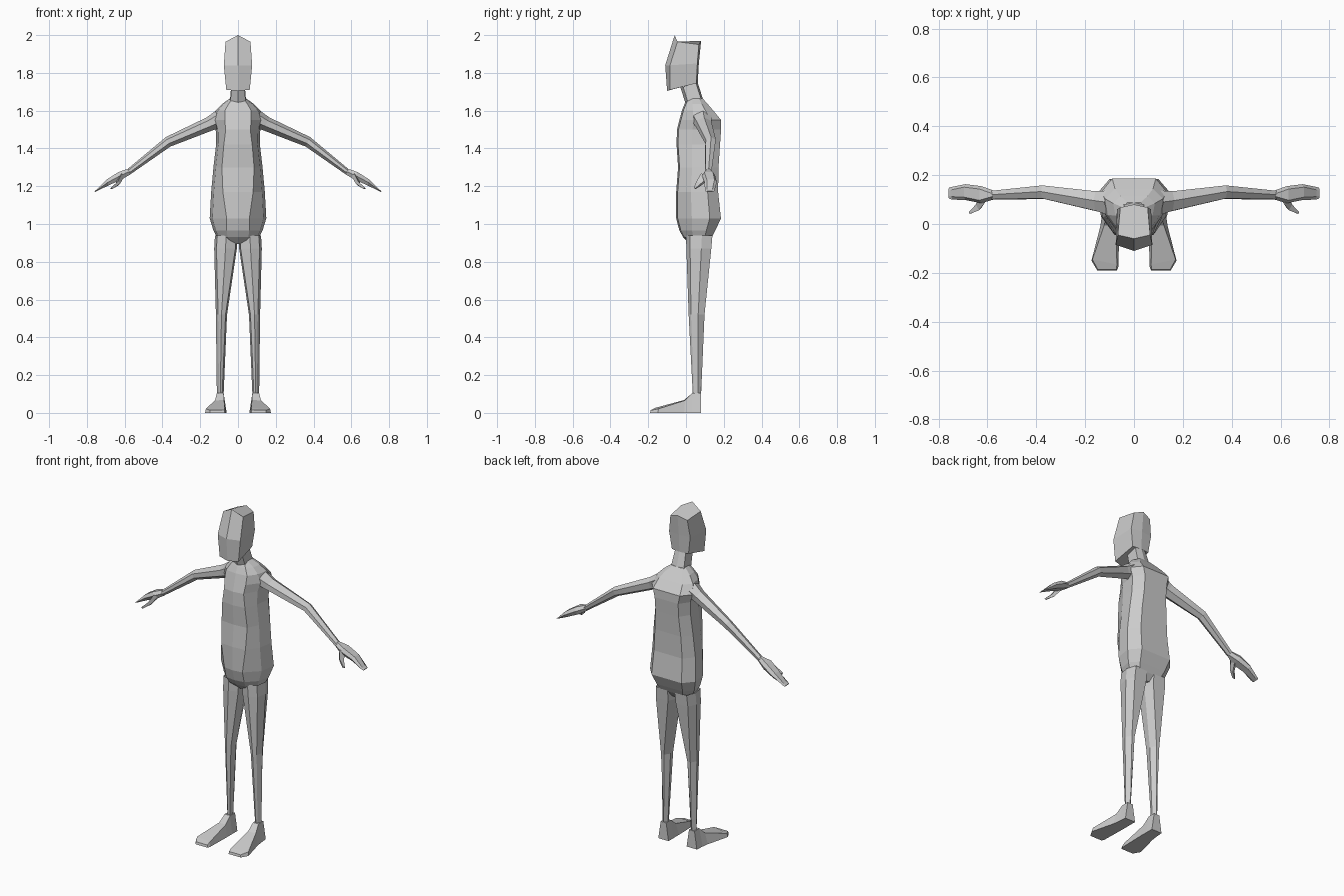
import bpy
from mathutils import Vector

grey = bpy.data.materials.new("plain grey")
grey.diffuse_color = (0.6, 0.6, 0.6, 1)


def make(name, verts, faces):
    mesh = bpy.data.meshes.new(name)
    mesh.from_pydata(verts, [], faces)
    mesh.materials.append(grey)
    ob = bpy.data.objects.new(name, mesh)
    bpy.context.collection.objects.link(ob)
    bpy.context.view_layer.objects.active = ob
    bpy.ops.object.select_all(action='DESELECT')
    ob.select_set(True)
    bpy.ops.object.mode_set(mode='EDIT')
    bpy.ops.mesh.select_all(action='SELECT')
    bpy.ops.mesh.normals_make_consistent(inside=False)
    bpy.ops.object.mode_set(mode='OBJECT')
    return ob


def loft(name, rings, start=True, end=True):
    """Skin a row of equal rings, with optional end caps."""
    n = len(rings[0])
    verts = [p for r in rings for p in r]
    faces = [(i * n + j, i * n + (j + 1) % n, (i + 1) * n + (j + 1) % n, (i + 1) * n + j)
             for i in range(len(rings) - 1) for j in range(n)]
    if start:
        faces.append(tuple(range(n))[::-1])
    if end:
        faces.append(tuple(range(len(verts) - n, len(verts))))
    return make(name, verts, faces)


def whole(half):
    """Complete a half ring that runs from front centre to back centre."""
    return half + [(-x, y, z) for x, y, z in half[-2:0:-1]]


def pair(name, rings, **caps):
    """One loft for each side of the body."""
    for side, s in (("left", 1), ("right", -1)):
        loft(side + "_" + name, [[(s * x, y, z) for x, y, z in r] for r in rings], **caps)


# head: faceted block with a centre ridge
loft("head", [whole(h) for h in (
    [(0, -.10, 1.705), (.062, -.085, 1.71), (.055, .055, 1.745), (0, .062, 1.745)],
    [(0, -.11, 1.84), (.075, -.085, 1.84), (.070, .06, 1.85), (0, .068, 1.85)],
    [(0, -.06, 2.0), (.066, -.045, 1.965), (.056, .068, 1.95), (0, .08, 1.97)])])

# neck
loft("neck", [whole([(0, f, zf), (w, f + .015, zf), (w, b - .01, zb), (0, b, zb)])
              for f, b, zf, zb, w in ((.0, .09, 1.63, 1.66, .042),
                                      (-.03, .06, 1.725, 1.755, .034))], start=False, end=False)

# torso: rows of height, half width, flat front half width, front y, back y
rows = ((.895, .05, .03, .02, .11), (.93, .112, .055, -.015, .137), (.965, .13, .06, -.035, .155),
        (1.03, .15, .06, -.052, .185), (1.17, .142, .08, -.052, .17), (1.30, .13, .085, -.042, .172),
        (1.42, .116, .075, -.05, .18), (1.50, .118, .065, -.048, .186), (1.55, .135, .07, -.035, .186),
        (1.60, .118, .07, -.022, .145), (1.635, .085, .05, -.008, .115), (1.665, .042, .03, .005, .088))
loft("torso", [whole([(0, f, z), (c, f + .008, z), (w * .9, f + (b - f) * .35, z),
                      (w, f + (b - f) * .75, z), (w * .66, b, z), (0, b, z)])
               for z, w, c, f, b in rows])

# legs: height, inner x, outer x, front y, back y
leg = []
for z, a, o, f, b in ((.94, .004, .122, .0, .14), (.87, .006, .126, .002, .134),
                      (.52, .058, .117, .014, .098), (.10, .076, .112, .036, .08)):
    d, m = (b - f), (a + o) / 2
    leg.append([(m, f, z), (o - .012, f + d * .15, z), (o, f + d * .6, z), (o - .02, b, z),
                (a + .02, b, z), (a, f + d * .6, z), (a + .008, f + d * .15, z)])
pair("leg", leg, start=False, end=False)

# feet: lofted from heel to splayed toe
pair("foot", [
    [(.06, .08, 0), (.128, .08, 0), (.112, .08, .105), (.076, .08, .105)],
    [(.06, .03, 0), (.132, .03, 0), (.112, .034, .105), (.076, .034, .105)],
    [(.06, -.02, 0), (.138, -.01, 0), (.122, -.005, .066), (.074, -.01, .068)],
    [(.064, -.175, 0), (.174, -.15, 0), (.17, -.145, .022), (.07, -.165, .026)],
    [(.07, -.19, 0), (.150, -.19, 0), (.148, -.187, .014), (.072, -.187, .014)]])

# arms: x, y centre, z centre, half depth in y, half thickness
arm = []
for x, y, z, d, t in ((.10, .085, 1.555, .052, .048), (.15, .092, 1.53, .042, .038),
                      (.37, .130, 1.435, .028, .028), (.58, .118, 1.275, .018, .016)):
    sl = Vector((.42, 0, .9))
    arm.append([tuple(Vector((x, y + u * d, z)) + sl * (v * t)) for u, v in
                ((-1, -.35), (-.9, .5), (.1, 1), (1, .45), (.8, -.55), (-.1, -1))])
pair("arm", arm, start=False, end=False)

# hands: flattened paddle, x, z, front y, back y, thickness
pair("hand", [[(x, f, z), (x + t * .4, f + .012, z + t), (x + t * .4, b - .012, z + t),
               (x, b, z), (x - t * .4, b - .012, z - t), (x - t * .4, f + .012, z - t)]
              for x, z, f, b, t in ((.575, 1.278, .1, .137, .015), (.625, 1.255, .085, .155, .02),
                                    (.69, 1.22, .098, .163, .015), (.745, 1.18, .10, .152, .004),
                                    (.758, 1.172, .104, .148, .002))])

# thumbs: bent spike in front of the palm
pair("thumb", [[(x - .012, y, z), (x, y - r, z + r), (x + r, y + r, z), (x, y + r, z - r)]
               for x, y, z, r in ((.615, .098, 1.25, .018), (.635, .068, 1.215, .012),
                                  (.672, .045, 1.188, .004))])
